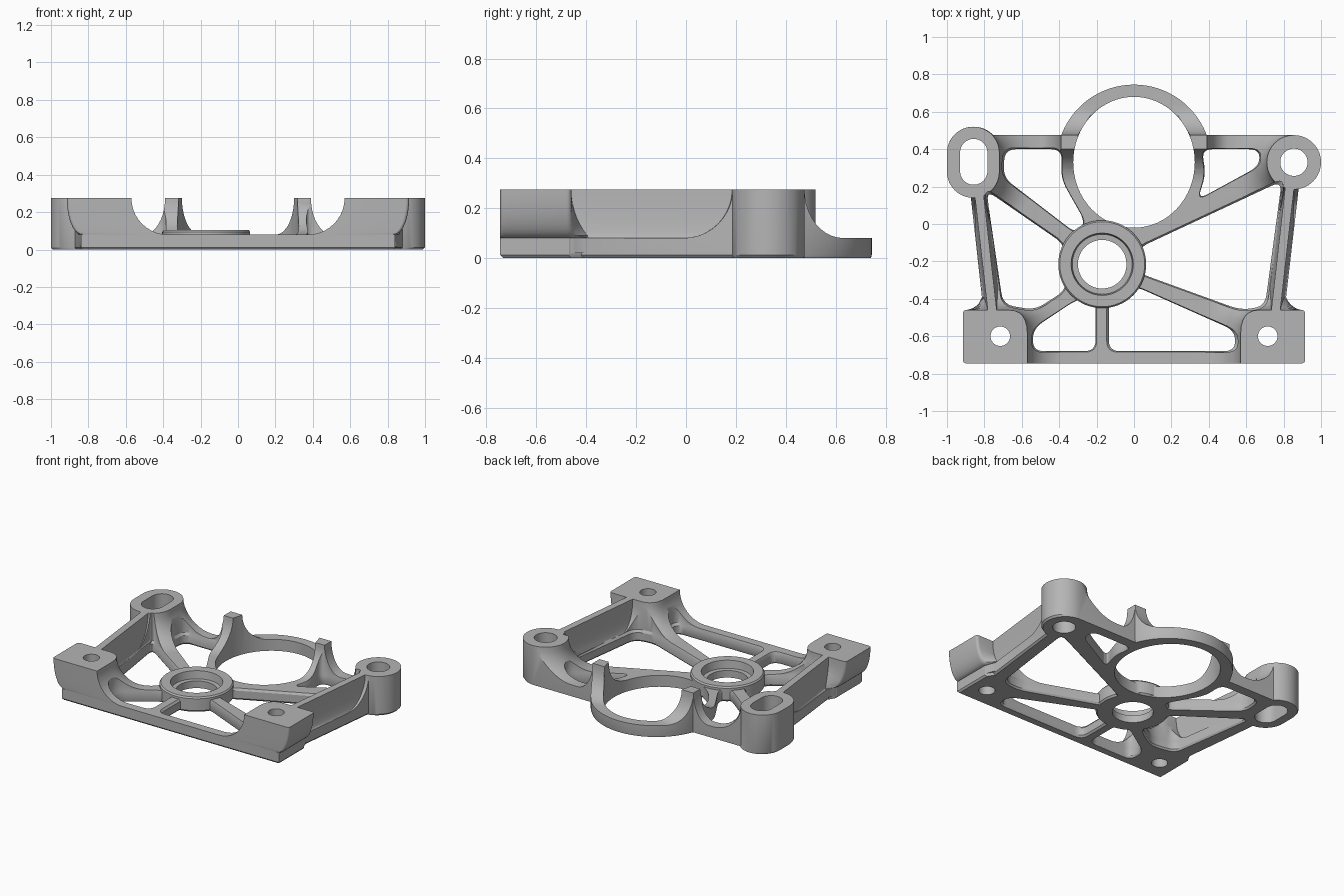
import bpy, bmesh, math
from mathutils import Vector

cube = bpy.data.objects.get("Cube")
if cube:
    bpy.data.objects.remove(cube, do_unlink=True)

TOP, FLOOR = 0.275, 0.08
R = TOP - FLOOR

grey = bpy.data.materials.new("machined_grey")
grey.use_nodes = True
grey.diffuse_color = (0.46, 0.46, 0.46, 1)
grey.node_tree.nodes["Principled BSDF"].inputs["Base Color"].default_value = (0.46, 0.46, 0.46, 1)


def flare(z):
    """Concave fillet: zero at the top, R at the floor."""
    t = min(max(R - (z - FLOOR), 0), R)
    return R - math.sqrt(max(R * R - t * t, 0))


LEVELS = [FLOOR + R * (1 - math.cos(math.pi * i / 20)) for i in range(11)]


def loft(name, layers):
    """Closed solid through (points, z) layers of equal point count."""
    bm = bmesh.new()
    rings = [[bm.verts.new((x, y, z)) for x, y in pts] for pts, z in layers]
    n = len(rings[0])
    for a, b in zip(rings, rings[1:]):
        for i in range(n):
            bm.faces.new((a[i], a[(i + 1) % n], b[(i + 1) % n], b[i]))
    bm.faces.new(rings[0][::-1])
    bm.faces.new(rings[-1])
    bmesh.ops.recalc_face_normals(bm, faces=bm.faces)
    me = bpy.data.meshes.new(name)
    bm.to_mesh(me)
    bm.free()
    ob = bpy.data.objects.new(name, me)
    me.materials.append(grey)
    bpy.context.collection.objects.link(ob)
    return ob


def prism(name, pts, z0, z1):
    return loft(name, [(pts, z0), (pts, z1)])


def arc(cx, cy, r, a0, a1, n=24, ry=None):
    angles = [math.radians(a0 + (a1 - a0) * i / n) for i in range(n + 1)]
    return [(cx + r * math.cos(a), cy + (ry or r) * math.sin(a)) for a in angles]


def circle(cx, cy, r, n=48, ry=None):
    return arc(cx, cy, r, 0, 360, n, ry)[:-1]


def slot(cx, y0, y1, r):
    return arc(cx, y1, r, 0, 180) + arc(cx, y0, r, 180, 360)


def rounded(pts, radii):
    """Polygon with softened corners."""
    out = []
    for i, p in enumerate(pts):
        p, a, b = Vector(p), Vector(pts[i - 1]), Vector(pts[(i + 1) % len(pts)])
        r = radii[i]
        if not r:
            out.append(tuple(p))
            continue
        s = p + (a - p).normalized() * min(r, 0.45 * (a - p).length)
        e = p + (b - p).normalized() * min(r, 0.45 * (b - p).length)
        for k in range(7):
            t = k / 6
            out.append(tuple(s * (1 - t) ** 2 + p * 2 * t * (1 - t) + e * t * t))
    return out


def combine(target, tool, operation):
    mod = target.modifiers.new("boolean", 'BOOLEAN')
    mod.operation, mod.solver, mod.object = operation, 'EXACT', tool
    bpy.context.view_layer.objects.active = target
    bpy.ops.object.modifier_apply(modifier=mod.name)
    bpy.data.objects.remove(tool, do_unlink=True)


def scaled(pts, s):
    cx = sum(p[0] for p in pts) / len(pts)
    cy = sum(p[1] for p in pts) / len(pts)
    return [(cx + (x - cx) * s, cy + (y - cy) * s) for x, y in pts]


# Plate outline with bosses, back rail and ring
outline = [(-0.84, -0.745), (0.84, -0.745), (0.84, -0.47), (0.81, -0.42)]
outline += arc(0.855, 0.33, 0.145, -80, 90)
outline += arc(0, 0.33, 0.415, 20.5, 159.5, 48)
outline += [(-0.74, 0.475)] + arc(-0.86, 0.38, 0.14, 43, 180)
outline += arc(-0.86, 0.28, 0.14, 180, 265) + [(-0.81, -0.42), (-0.84, -0.47)]
clip = loft("outline_clip", [(scaled(outline, 0.99), 0), (outline, 0.012), (outline, 0.3)])

# Floor slab, then flared bosses and posts
frame = prism("mounting_frame", [(-2, -2), (2, -2), (2, 2), (-2, 2)], -0.02, FLOOR)


def flared(name, shape):
    layers = [(shape(R), -0.01)] + [(shape(flare(z)), z) for z in LEVELS]
    layers[-1] = (layers[-1][0], TOP)
    return loft(name, layers)


combine(frame, flared("round_boss", lambda f: circle(0.855, 0.33, 0.145 + f)), 'UNION')
combine(frame, flared("slot_boss", lambda f: slot(-0.86, 0.28, 0.38, 0.14 + f)), 'UNION')
for s in (-1, 1):
    def post(f):
        x0, x1, y0, y1 = s * (0.30 - 0.5 * f), s * (0.39 + 0.6 * f), 0.40 - f, 0.475 + 0.8 * f
        return [(x0, y0), (x1, y0), (x1, y1), (x0, y1)]
    combine(frame, flared("post", post), 'UNION')
combine(frame, clip, 'INTERSECT')

# Front corner blocks, flared inward at the foot and outward at the top
for s in (-1, 1):
    def block(f):
        xi, xo, yt = 0.57 - f, 0.915 - 0.4 * f, -0.46 + 0.6 * f
        pts = [(xi, -0.745), (xo, -0.745), (xo, -0.46), (0.79, yt), (xi, yt)]
        return [(s * x, y) for x, y in rounded(pts, (0, 0.02, 0.02, 0, 0.15))]
    layers = [(block(R), 0.02)] + [(block(flare(z)), z) for z in LEVELS]
    combine(frame, loft("corner_block", layers), 'UNION')

# Windows between the spokes, with a softened upper edge
windows = [
    [(-0.79, 0.18), (-0.37, -0.11), (-0.36, -0.35), (-0.53, -0.46), (-0.70, -0.43)],
    [(-0.69, 0.40), (-0.385, 0.40), (-0.39, 0.24), (-0.26, 0.01), (-0.31, -0.05), (-0.70, 0.25)],
    [(0.36, 0.40), (0.67, 0.40), (0.67, 0.31), (0.34, 0.13), (0.385, 0.27)],
    [(0.79, 0.23), (0.02, -0.13), (0.02, -0.26), (0.57, -0.46), (0.70, -0.44)],
    [(-0.135, -0.40), (0.0, -0.33), (0.54, -0.57), (0.54, -0.68), (-0.135, -0.68)],
    [(-0.205, -0.40), (-0.30, -0.40), (-0.54, -0.56), (-0.54, -0.68), (-0.205, -0.68)],
]
for w in windows:
    pts = rounded(w, [0.06] * len(w))
    wide = scaled(pts, 1.04)
    cutter = loft("window_cutter", [(wide, -0.02), (wide, 0.0), (pts, 0.012),
                                    (pts, 0.065), (wide, 0.081), (wide, 0.4)])
    combine(frame, cutter, 'DIFFERENCE')
combine(frame, prism("ring_bore", circle(0, 0.33, 0.325, 64, 0.35), -0.1, 0.4), 'DIFFERENCE')

# Side walls on a wider foot
for s in (-1, 1):
    def wall(f):
        w = 0.024 + 0.1 * f
        return [(s * (0.757 - w), -0.47), (s * (0.757 + w), -0.47),
                (s * (0.835 + w), 0.22), (s * (0.835 - w), 0.22)]
    layers = [(wall(R), 0.03)] + [(wall(flare(z)), z) for z in LEVELS]
    combine(frame, loft("side_wall", layers), 'UNION')

# Bearing hub
HX, HY = -0.17, -0.215
hub = [(circle(HX, HY, r, 64), z) for r, z in ((0.225, 0), (0.235, 0.012), (0.235, 0.095), (0.227, 0.105))]
combine(frame, loft("hub", hub), 'UNION')
bore = [(circle(HX, HY, r, 64), z) for r, z in ((0.13, -0.1), (0.13, 0.05), (0.16, 0.051), (0.168, 0.12))]
combine(frame, loft("hub_bore", bore), 'DIFFERENCE')

# Mounting holes
holes = [circle(0.855, 0.33, 0.073), slot(-0.857, 0.283, 0.382, 0.073)]
holes += [circle(s * 0.715, -0.6, 0.052, 32) for s in (-1, 1)]
for h in holes:
    combine(frame, prism("hole_cutter", h, -0.1, 0.4), 'DIFFERENCE')

# Smooth curved surfaces, keep machined edges sharp
bpy.ops.object.select_all(action='DESELECT')
frame.select_set(True)
bpy.context.view_layer.objects.active = frame
bpy.ops.object.shade_smooth_by_angle(angle=math.radians(30))
